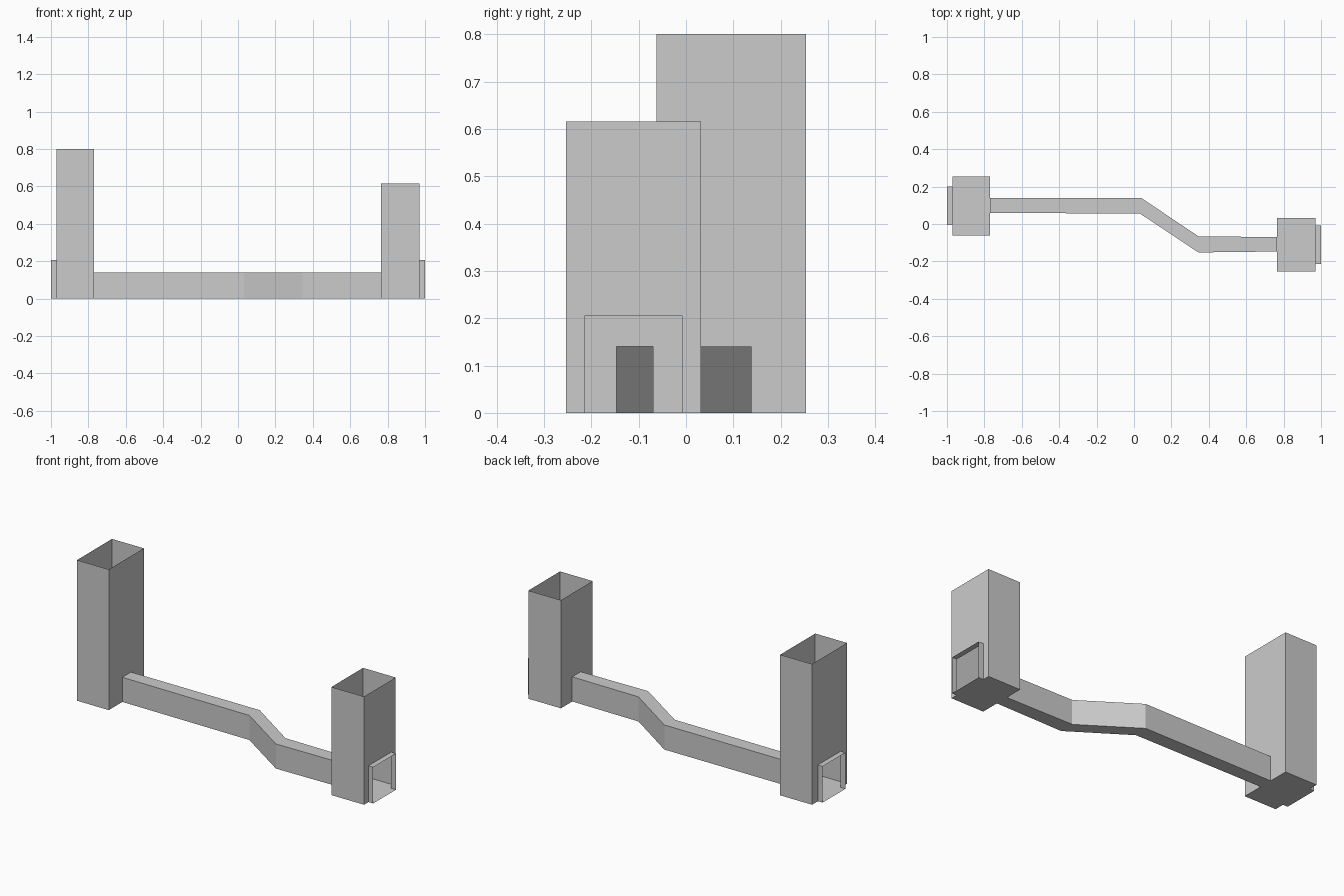
import bpy
import bmesh

if "Cube" in bpy.data.objects:
    bpy.data.objects.remove(bpy.data.objects["Cube"])


def make_object(name, polygons):
    # Thin-walled part from a few polygons sharing corners
    bm = bmesh.new()
    for poly in polygons:
        bm.faces.new([bm.verts.new(p) for p in poly])
    bmesh.ops.remove_doubles(bm, verts=bm.verts, dist=1e-4)
    bmesh.ops.recalc_face_normals(bm, faces=bm.faces)
    mesh = bpy.data.meshes.new(name)
    bm.to_mesh(mesh)
    bm.free()
    obj = bpy.data.objects.new(name, mesh)
    bpy.context.collection.objects.link(obj)
    return obj


def tube(name, stations, height):
    # Open-ended rectangular passage; a station is a (left, right) pair of xy points
    polys = []
    rings = []
    for (ax, ay), (bx, by) in stations:
        rings.append([(ax, ay, 0), (bx, by, 0), (bx, by, height), (ax, ay, height)])
    for r, s in zip(rings, rings[1:]):
        for i in range(4):
            j = (i + 1) % 4
            polys.append([r[i], r[j], s[j], s[i]])
    return make_object(name, polys)


def end_wall(x, y0, y1, h, opening):
    # Wall across y with a floor-level opening (a, b, top)
    a, b, t = opening
    return [(x, y0, 0), (x, a, 0), (x, a, t), (x, b, t),
            (x, b, 0), (x, y1, 0), (x, y1, h), (x, y0, h)]


def tower(name, x0, x1, y0, y1, h, left_opening, right_opening):
    # Open-topped shaft with a floor
    polys = [
        end_wall(x0, y0, y1, h, left_opening),
        end_wall(x1, y0, y1, h, right_opening),
        [(x0, y0, 0), (x1, y0, 0), (x1, y1, 0), (x0, y1, 0)],
    ]
    for y in (y0, y1):
        polys.append([(x0, y, 0), (x1, y, 0), (x1, y, h), (x0, y, h)])
    return make_object(name, polys)


DUCT_H, DOOR_H = 0.14, 0.206

# Shafts
tower("left_shaft", -0.97, -0.77, -0.062, 0.253, 0.80,
      (-0.005, 0.2, DOOR_H), (0.06, 0.138, DUCT_H))
tower("right_shaft", 0.765, 0.97, -0.253, 0.032, 0.615,
      (-0.147, -0.07, DUCT_H), (-0.213, -0.008, DOOR_H))

# Doorway sleeves on the outer ends
tube("left_doorway", [((-1.0, 0.2), (-1.0, -0.005)),
                      ((-0.97, 0.2), (-0.97, -0.005))], DOOR_H)
tube("right_doorway", [((0.97, -0.008), (0.97, -0.213)),
                       ((1.0, -0.008), (1.0, -0.213))], DOOR_H)

# Bent connecting passage
tube("connecting_passage", [((-0.77, 0.138), (-0.77, 0.06)),
                            ((0.04, 0.138), (0.033, 0.055)),
                            ((0.345, -0.066), (0.345, -0.152)),
                            ((0.765, -0.07), (0.765, -0.147))], DUCT_H)
